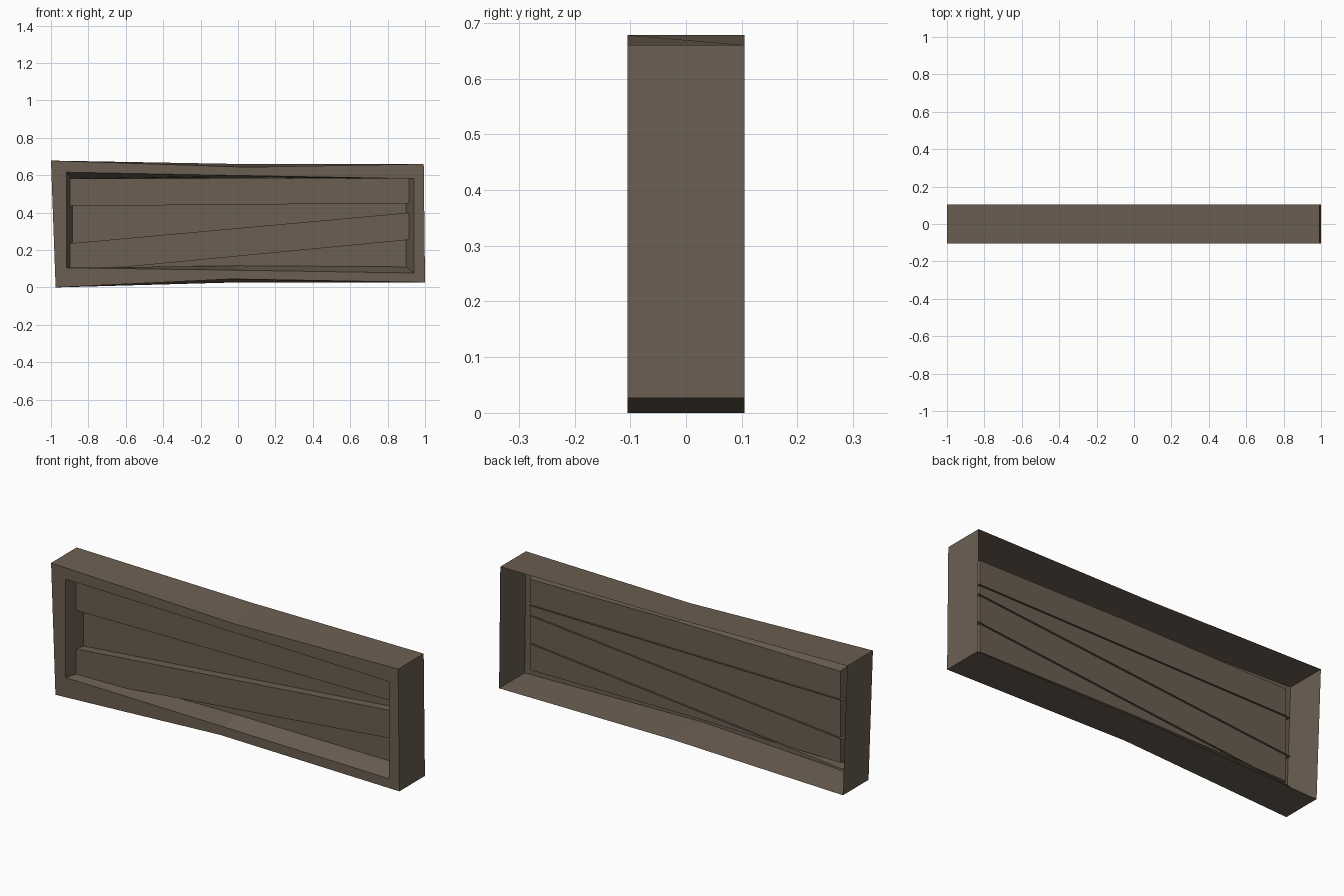
import bpy, bmesh

if "Cube" in bpy.data.objects:
    bpy.data.objects.remove(bpy.data.objects["Cube"])

wood = bpy.data.materials.new("dark_brown_wood")
wood.diffuse_color = (0.15, 0.114, 0.083, 1)
wood.use_nodes = True
wood.node_tree.nodes["Principled BSDF"].inputs["Base Color"].default_value = wood.diffuse_color


def finish(name, bm):
    mesh = bpy.data.meshes.new(name)
    bm.to_mesh(mesh)
    bm.free()
    mesh.materials.append(wood)
    obj = bpy.data.objects.new(name, mesh)
    bpy.context.collection.objects.link(obj)
    return obj


# Crooked frame: rings run bottom-left, bottom-middle, bottom-right,
# top-right, top-middle, top-left, as (x, z) at a given depth y
RINGS = [
    (0.105, [(-0.975, 0), (0, 0.027), (1, 0.027), (0.993, 0.66), (0, 0.66), (-1, 0.678)]),
    (-0.105, [(-0.975, 0), (-0.03, 0.045), (1, 0.027), (0.993, 0.66), (0.05, 0.643), (-1, 0.678)]),
    (-0.105, [(-0.917, 0.105), (0, 0.092), (0.94, 0.077), (0.94, 0.581), (0.02, 0.598), (-0.917, 0.616)]),
    (0.0, [(-0.886, 0.105), (0, 0.116), (0.897, 0.11), (0.897, 0.581), (0.05, 0.588), (-0.886, 0.58)]),
]
bm = bmesh.new()
rings = [[bm.verts.new((x, y, z)) for x, z in pts] for y, pts in RINGS]
for a, b in zip(rings, rings[1:]):
    for i in range(6):
        j = (i + 1) % 6
        bm.faces.new((a[i], a[j], b[j], b[i]))
# Recessed back panel
p = rings[-1]
bm.faces.new((p[0], p[1], p[4], p[5]))
bm.faces.new((p[1], p[2], p[3], p[4]))
finish("frame_and_panel", bm)


# Raised boards, open at the back, with edges just piercing the panel
def board(name, left, right, top_edge=True):
    x0, x1, front, back = -0.904, 0.92, -0.045, 0.01
    bm = bmesh.new()
    corners = [(x0, left[0]), (x1, right[0]), (x1, right[1]), (x0, left[1])]
    f = [bm.verts.new((x, front, z)) for x, z in corners]
    r = [bm.verts.new((x, back, z)) for x, z in corners]
    bm.faces.new(f)
    bm.faces.new((r[0], r[1], f[1], f[0]))
    if top_edge:
        bm.faces.new((f[3], f[2], r[2], r[3]))
    finish(name, bm)


board("upper_board", (0.435, 0.582), (0.45, 0.582), top_edge=False)
board("slanted_board", (0.08, 0.235), (0.255, 0.40))
